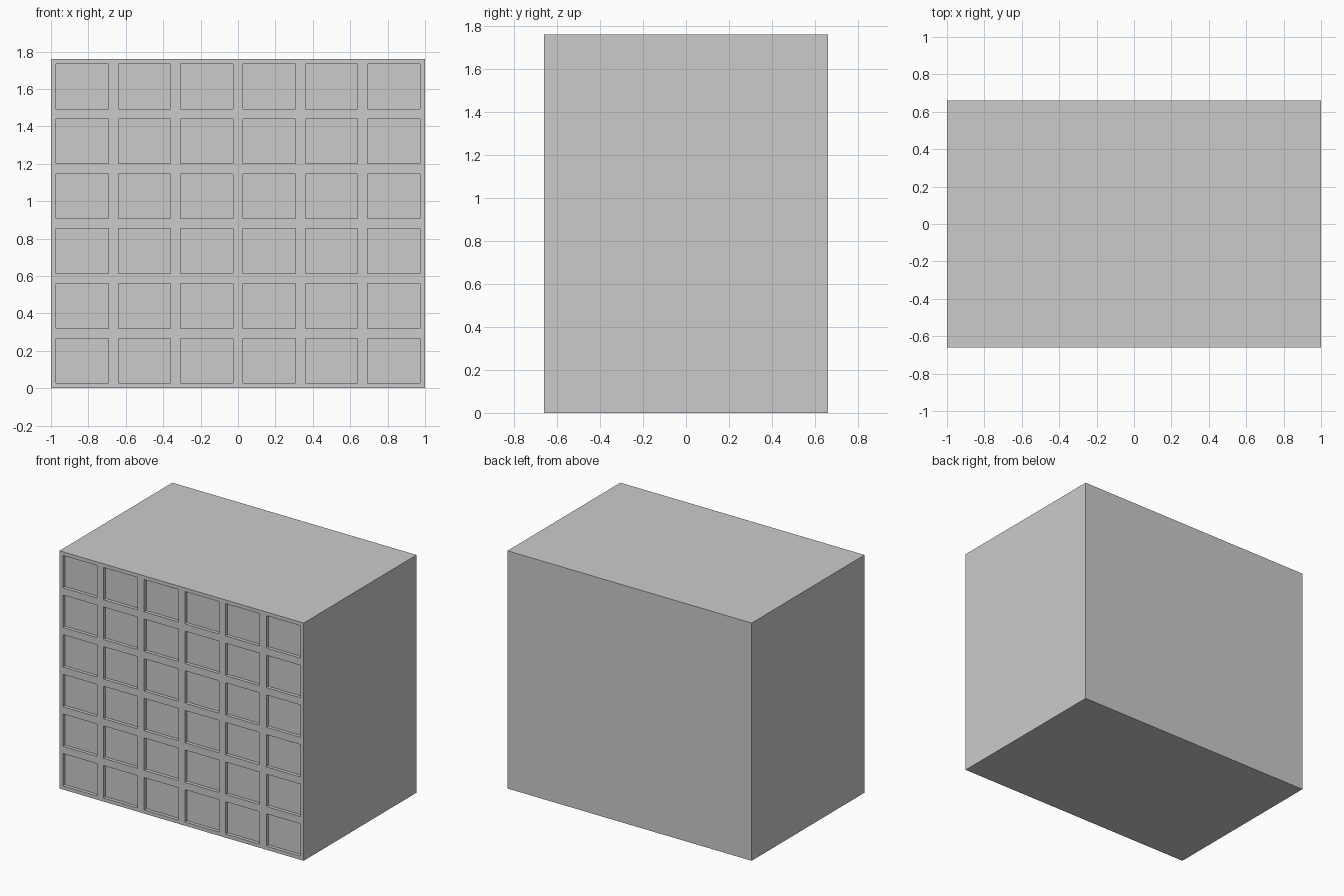
import bpy, bmesh
from mathutils import Matrix, Vector

if "Cube" in bpy.data.objects:
    bpy.data.objects.remove(bpy.data.objects["Cube"])

W, D, H = 2.0, 1.32, 1.76      # overall size
N = 6                          # panels per row and column
MARGIN, DEPTH = 0.027, 0.025   # panel margin inside its cell, recess depth

bm = bmesh.new()

# Front wall as a 6 x 6 grid of cells
place = (Matrix.Translation((0, -D / 2, H / 2))
         @ Matrix.Rotation(1.5707963268, 4, 'X')
         @ Matrix.Diagonal((W / 2, H / 2, 1, 1)))
bmesh.ops.create_grid(bm, x_segments=N, y_segments=N, size=1, matrix=place)
bm.normal_update()
cells = bm.faces[:]

# Sides, top, bottom and back of the cabinet
rim = [e for e in bm.edges if e.is_boundary]
ext = bmesh.ops.extrude_edge_only(bm, edges=rim)["geom"]
bmesh.ops.translate(bm, vec=(0, D, 0),
                    verts=[g for g in ext if isinstance(g, bmesh.types.BMVert)])
bmesh.ops.holes_fill(bm, edges=[e for e in bm.edges if e.is_boundary], sides=0)

# Recessed panels with straight walls
bmesh.ops.inset_individual(bm, faces=cells, thickness=MARGIN, use_even_offset=True)
panels = bmesh.ops.extrude_discrete_faces(bm, faces=cells)["faces"]
bmesh.ops.translate(bm, vec=Vector((0, DEPTH, 0)),
                    verts=list({v for f in panels for v in f.verts}))
bmesh.ops.recalc_face_normals(bm, faces=bm.faces[:])

mesh = bpy.data.meshes.new("panelled_cabinet")
bm.to_mesh(mesh)
bm.free()
bpy.context.collection.objects.link(bpy.data.objects.new("panelled_cabinet", mesh))
